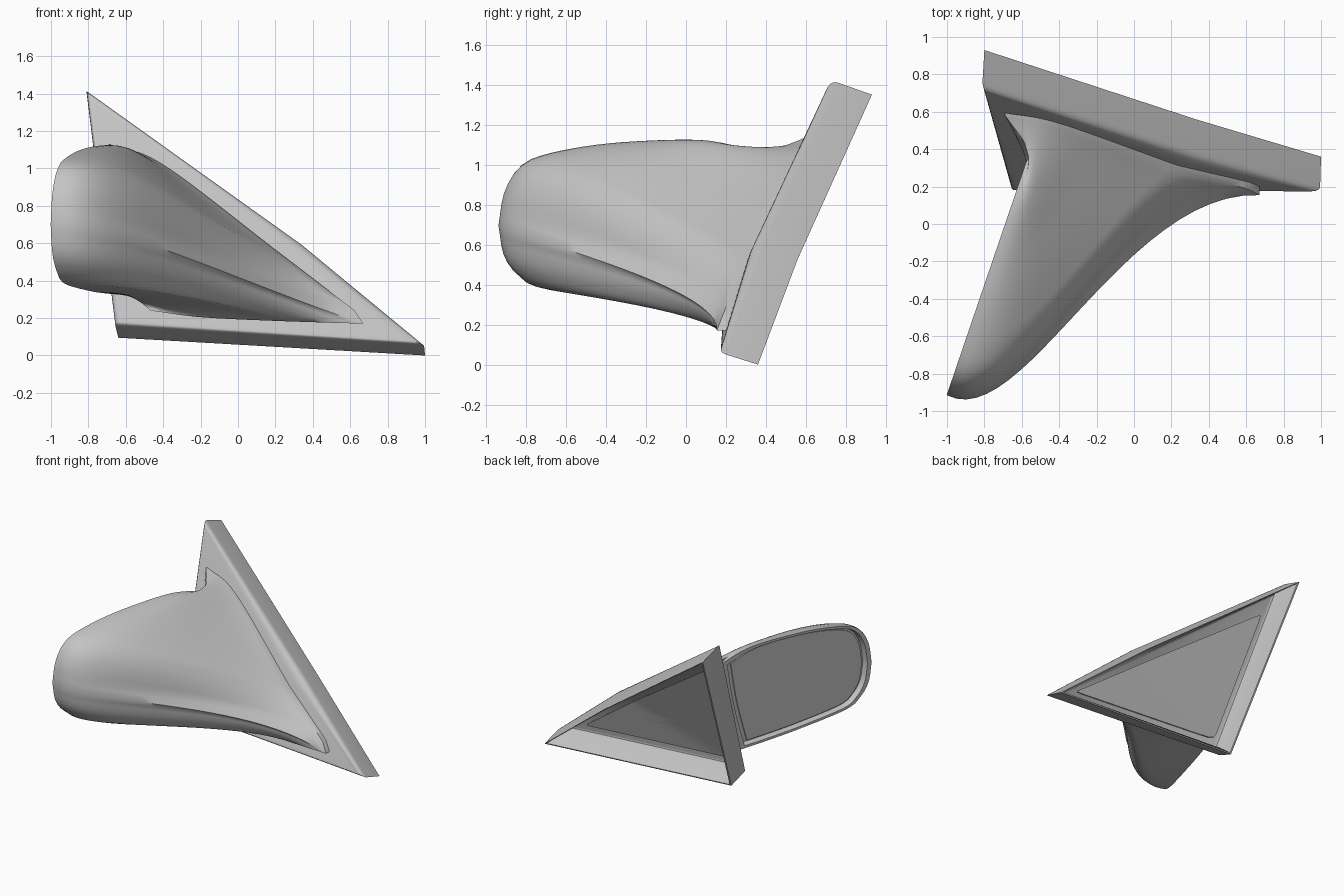
import bpy, bmesh, math
from mathutils import Vector

cube = bpy.data.objects.get("Cube")
if cube:
    bpy.data.objects.remove(cube)

grey = bpy.data.materials.new("plain_grey")
grey.use_nodes = True
colour = (0.55, 0.55, 0.55, 1)
grey.diffuse_color = colour
grey.node_tree.nodes["Principled BSDF"].inputs["Base Color"].default_value = colour


def build(name, rings, cap_start, cap_end, angle):
    """Skin a list of equal closed rings; caps are index lists, or True for one face."""
    bm = bmesh.new()
    rows = [[bm.verts.new(p) for p in ring] for ring in rings]
    count = len(rows[0])
    for a, b in zip(rows, rows[1:]):
        for i in range(count):
            j = (i + 1) % count
            bm.faces.new((a[i], a[j], b[j], b[i]))
    for row, cap in ((rows[0], cap_start), (rows[-1], cap_end)):
        if cap is True:
            bm.faces.new(row)
        elif cap:
            for face in cap:
                bm.faces.new([row[i] for i in face])
    bmesh.ops.recalc_face_normals(bm, faces=bm.faces)
    mesh = bpy.data.meshes.new(name)
    bm.to_mesh(mesh)
    bm.free()
    mesh.materials.append(grey)
    ob = bpy.data.objects.new(name, mesh)
    bpy.context.collection.objects.link(ob)
    bpy.ops.object.select_all(action='DESELECT')
    ob.select_set(True)
    bpy.context.view_layer.objects.active = ob
    bpy.ops.object.shade_smooth_by_angle(angle=math.radians(angle))


def sample(points, n):
    """Smooth curve through 2D points, n even steps, last point left out."""
    pts = [Vector(p) for p in points]
    ext = [2 * pts[0] - pts[1]] + pts + [2 * pts[-1] - pts[-2]]
    dense = []
    for a, b, c, d in zip(ext, ext[1:], ext[2:], ext[3:]):
        for k in range(12):
            t = k / 12
            dense.append(0.5 * (2 * b + (c - a) * t + (2 * a - 5 * b + 4 * c - d) * t**2
                                + (3 * b - a - 3 * c + d) * t**3))
    dense.append(pts[-1])
    total = sum((q - p).length for p, q in zip(dense, dense[1:]))
    out, run, k = [], 0, 0
    for i in range(n):
        goal = total * i / n
        while run + (dense[k + 1] - dense[k]).length < goal:
            run += (dense[k + 1] - dense[k]).length
            k += 1
        step = dense[k + 1] - dense[k]
        out.append(dense[k] + step * ((goal - run) / max(step.length, 1e-6)))
    return out


def plate_y(x, z):
    """Depth of the slightly folded mounting face."""
    return max(0.085 - 0.026 * x + 0.434 * z, 0.131 + 0.019 * x + 0.327 * z)


def on_plate(x, z, lift):
    return Vector((x, plate_y(x, z) + lift, z))


# Mounting plate: a triangular tray, open at the back, with a rounded front edge
back = [Vector(p) for p in ((-0.80, 0.93, 1.35), (0.33, 0.56, 0.53),
                            (1.0, 0.36, 0.0), (-0.64, 0.34, 0.095))]
shoulder = [Vector(p) for p in ((-0.81, 0.76, 1.41), (0.34, 0.385, 0.59),
                                (0.995, 0.20, 0.05), (-0.655, 0.20, 0.155))]
front = [on_plate(x, z, 0) for x, z in ((-0.78, 1.36), (0.29, 0.56), (0.91, 0.085), (-0.63, 0.19))]
middle = sum(back, Vector()) / 4
forward = Vector((0, -0.943, 0.333))
rounded = []
for k in range(5):
    t = k / 4
    ring = []
    for f, s in zip(front, shoulder):
        corner = s + forward * max((f - s).dot(forward), 0)
        ring.append(f * (1 - t)**2 + corner * 2 * t * (1 - t) + s * t * t)
    rounded.append(ring)
face = [p.lerp(middle, 0.04) for p in front]
face = [on_plate(p.x, p.z, 0) for p in face]
lip = [p.lerp(middle, 0.02) for p in back]


def tray_ring(inset, lift):
    ring = [p.lerp(middle, inset) for p in front]
    return [on_plate(p.x, p.z, lift) for p in ring]


fold = [(0, 1, 3), (1, 2, 3)]
build("mounting_plate", [face] + rounded + [back, lip, tray_ring(0.02, 0.04),
      tray_ring(0.035, 0.02), tray_ring(0.07, 0.012)], fold, fold, 38)

# Inner panel: thin sheet on the floor of the tray
corners = [Vector(p) for p in ((-0.69, 1.17), (0.22, 0.54), (0.74, 0.165), (-0.575, 0.25))]
outline = []
for i, p in enumerate(corners):
    before, after = corners[i - 1], corners[(i + 1) % 4]
    start, end = p.lerp(before, 0.04), p.lerp(after, 0.04)
    outline += [start, p * 0.5 + (start + end) * 0.25]
    outline += [end.lerp(after.lerp(p, 0.04), k / 8) for k in range(8)]
hub = Vector((-0.2, 0.5))
sheet = [[on_plate(p.x, p.y, 0.014) for p in outline]]
for k in range(8):
    ring = [p.lerp(hub, k / 8) for p in outline]
    sheet.append([on_plate(p.x, p.y, 0.023) for p in ring])
build("inner_panel", sheet, None, True, 30)

# Housing outlines: mirror opening as (y, z), foot on the plate as (x, z)
LONG, SHORT = 28, 10
opening = (sample([(0.38, 1.05), (0.2, 1.105), (0, 1.125), (-0.4, 1.105), (-0.7, 1.05),
                   (-0.82, 0.985), (-0.89, 0.86), (-0.915, 0.7)], LONG)
           + sample([(-0.915, 0.7), (-0.89, 0.55), (-0.82, 0.45), (-0.7, 0.385),
                     (-0.3, 0.345), (0, 0.33), (0.22, 0.325)], LONG)
           + sample([(0.22, 0.325), (0.32, 0.7), (0.38, 1.05)], SHORT))
foot = (sample([(-0.69, 1.13), (-0.4, 1.02), (0.2, 0.565), (0.67, 0.205)], LONG)
        + sample([(0.67, 0.17), (0.2, 0.185), (-0.2, 0.205), (-0.47, 0.24)], LONG)
        + sample([(-0.47, 0.24), (-0.58, 0.68), (-0.69, 1.13)], SHORT))
# How straight the shell runs into the foot: 0 flares along the plate, 1 is direct
direct = ([max(0.08, 0.9 * min(1, (LONG - i) / 9)**1.5) for i in range(LONG)]
          + [max(0.08, 0.75 * min(1, i / 9)) for i in range(LONG)]
          + [0.75 + 0.25 * min(1, i / 4) for i in range(SHORT)])
# How far the edge of the foot stands off the plate: thicker along the bottom
stand = ([0.012 + 0.033 * (i / LONG)**4 for i in range(LONG)] + [0.045] * LONG
         + [0.045 - 0.033 * i / SHORT for i in range(SHORT)])
axis = Vector((0.946, -0.323, 0))
centre = Vector((-0.48, 0.73))


def in_opening(p, sy, sz, depth):
    y = centre.x + (p.x - centre.x) * sy
    z = centre.y + (p.y - centre.y) * sz
    return Vector((-0.56 + (y - 0.38) * 0.341, y, z)) + axis * depth


# Housing: recessed rim, then a shell swept from the opening to the foot
rim = [in_opening(p, 1, 1, 0) for p in opening]
base = [on_plate(p.x, p.y, -h) for p, h in zip(foot, stand)]
rings = [[in_opening(p, 0.90, 0.93, 0.045) for p in opening],
         [in_opening(p, 0.92, 0.95, 0) for p in opening], rim]
leave = Vector((0.88, -0.46, 0))
target = on_plate(-0.3, 0.5, -0.07)
steps = 24
for k in range(1, steps + 1):
    t = k / steps
    ring = []
    for a, d, w in zip(rim, base, direct):
        reach = (d - a).length
        inward = target - d
        b = a + leave * reach * 0.225
        flare = d + inward.normalized() * min(reach * 0.375, inward.length * 0.8)
        c = flare.lerp(d.lerp(a, 0.35), w)
        ring.append(a * (1 - t)**3 + b * 3 * t * (1 - t)**2 + c * 3 * t * t * (1 - t) + d * t**3)
    rings.append(ring)
rings.append([on_plate(p.x, p.y, 0.006) for p in foot])
build("mirror_housing", rings, True, None, 50)

# Mirror glass: flat sheet inside the rim
build("mirror_glass", [[in_opening(p, 0.86, 0.90, depth) for p in opening]
                       for depth in (0.04, 0.032)], True, True, 30)
